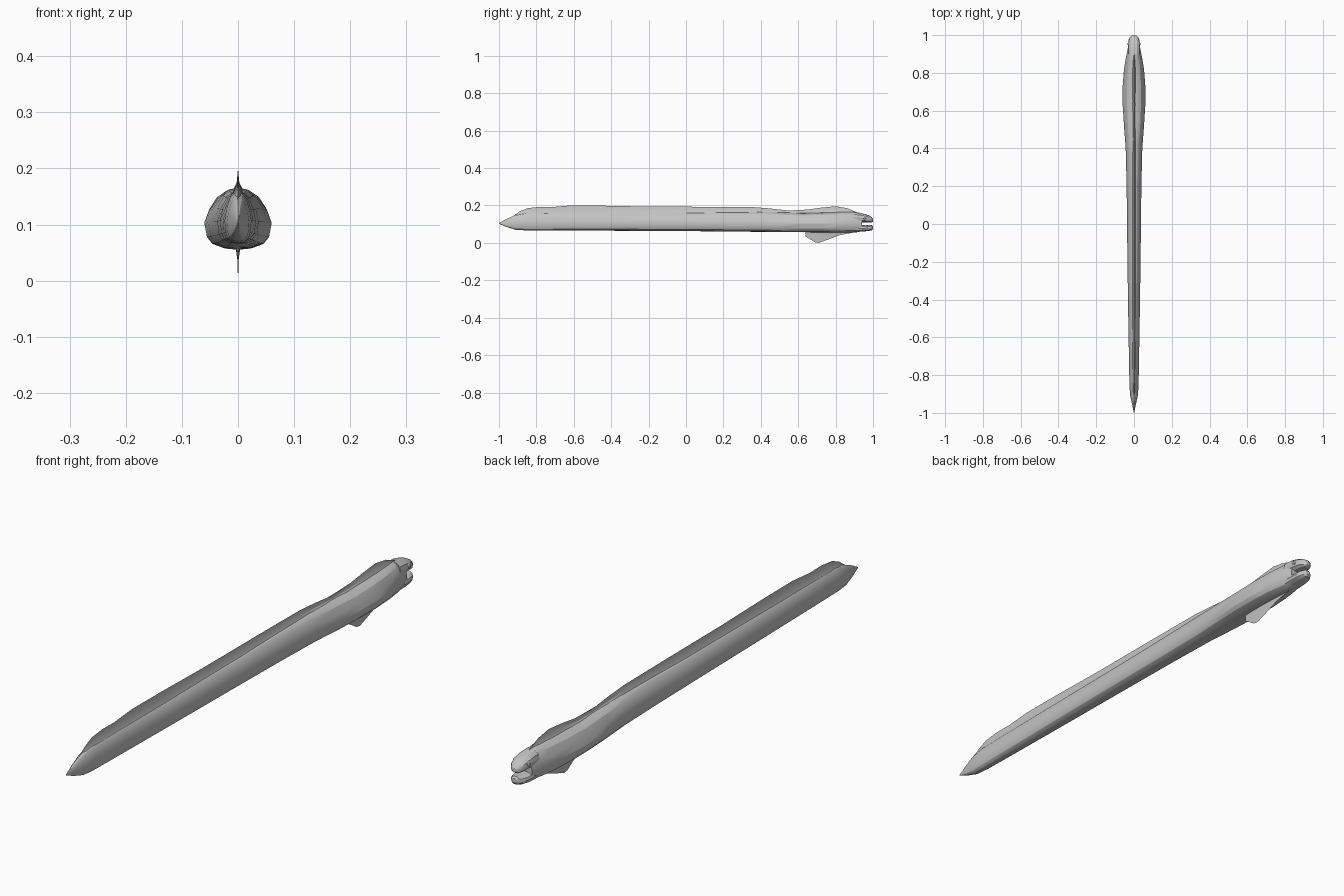
import bpy, bmesh, math
from mathutils import Vector

if "Cube" in bpy.data.objects:
    bpy.data.objects.remove(bpy.data.objects["Cube"])

skin = bpy.data.materials.new("grey skin")
skin.diffuse_color = (0.55, 0.55, 0.55, 1)
skin.use_nodes = True
skin.node_tree.nodes["Principled BSDF"].inputs["Base Color"].default_value = skin.diffuse_color
dark = bpy.data.materials.new("dark grey eye")
dark.diffuse_color = (0.2, 0.2, 0.2, 1)
dark.use_nodes = True
dark.node_tree.nodes["Principled BSDF"].inputs["Base Color"].default_value = dark.diffuse_color

# Body outline as (width fraction, height fraction), right half from keel to ridge
BODY = [(0, 0), (.42, .02), (.76, .09), (.92, .2), (1, .44),
        (.86, .66), (.62, .87), (.36, .96), (0, 1)]
JAW = [(0, 0), (.55, .03), (.9, .2), (1, .5), (.88, .78), (.5, .97), (0, 1)]


def finish(name, bm, mat=skin, angle=25):
    bmesh.ops.recalc_face_normals(bm, faces=bm.faces)
    me = bpy.data.meshes.new(name)
    bm.to_mesh(me)
    bm.free()
    me.materials.append(mat)
    ob = bpy.data.objects.new(name, me)
    bpy.context.collection.objects.link(ob)
    bpy.ops.object.select_all(action='DESELECT')
    ob.select_set(True)
    bpy.context.view_layer.objects.active = ob
    bpy.ops.object.shade_smooth_by_angle(angle=math.radians(angle))
    return ob


def loft(name, stations, half):
    """Skin a mirrored section along (y, half width, bottom, top) stations."""
    ring = half + [(-x, z) for x, z in half[-2:0:-1]]
    bm = bmesh.new()
    rows = [[bm.verts.new((x * w, y, lo + z * (hi - lo))) for x, z in ring]
            for y, w, lo, hi in stations]
    n = len(ring)
    for a, b in zip(rows, rows[1:]):
        for i in range(n):
            j = (i + 1) % n
            bm.faces.new((a[i], a[j], b[j], b[i]))
    bm.faces.new(rows[0])
    bm.faces.new(rows[-1])
    return finish(name, bm)


def fin(name, stations):
    """Thin blade along (y, base z, edge z, base half thickness) stations."""
    bm = bmesh.new()
    rows = []
    for y, base, edge, t in stations:
        mid = base + (edge - base) * .4
        pts = [(-t, base), (-t * .25, mid), (0, edge), (t * .25, mid), (t, base)]
        rows.append([bm.verts.new((x, y, z)) for x, z in pts])
    for a, b in zip(rows, rows[1:]):
        for i in range(5):
            j = (i + 1) % 5
            bm.faces.new((a[i], a[j], b[j], b[i]))
    bm.faces.new(rows[0])
    bm.faces.new(rows[-1])
    return finish(name, bm)


# Long body, pointed tail to the back of the head
loft("body", [
    (-1, .001, .102, .106), (-.96, .009, .085, .128), (-.91, .02, .07, .149),
    (-.86, .024, .067, .158), (-.7, .027, .066, .16), (-.4, .032, .065, .16),
    (0, .037, .063, .161), (.2, .039, .061, .164), (.4, .044, .059, .166),
    (.52, .053, .057, .163), (.63, .06, .057, .16), (.73, .06, .056, .163),
    (.82, .053, .055, .166), (.88, .043, .055, .166), (.915, .036, .057, .163),
    (.94, .031, .062, .152)], BODY)

# Snout and lower jaw, parted by the open mouth
loft("upper_jaw", [
    (.9, .033, .105, .164), (.93, .033, .11, .161), (.96, .031, .11, .153),
    (.98, .027, .109, .146), (.993, .018, .109, .138), (1, .007, .113, .128)], JAW)
loft("lower_jaw", [
    (.9, .033, .058, .1), (.93, .033, .06, .096), (.96, .031, .062, .094),
    (.98, .026, .064, .095), (.993, .017, .067, .096), (.999, .007, .074, .09)], JAW)

# Fins
fin("dorsal_fin", [
    (-.94, .128, .132, .003), (-.89, .148, .168, .006), (-.85, .152, .185, .008),
    (-.79, .155, .192, .009), (-.72, .155, .191, .009), (-.62, .155, .2, .01),
    (-.45, .155, .199, .01), (-.2, .155, .194, .01), (.1, .156, .193, .01),
    (.36, .159, .191, .01), (.45, .159, .184, .01), (.55, .156, .173, .01),
    (.65, .155, .178, .01), (.72, .157, .188, .01), (.8, .16, .196, .01),
    (.86, .16, .186, .008), (.92, .157, .161, .004)])
fin("belly_fin", [
    (.64, .065, .034, .003), (.66, .064, .022, .004), (.69, .064, .003, .005),
    (.71, .064, 0, .005), (.76, .063, .018, .005), (.82, .062, .041, .004),
    (.9, .062, .056, .002)])

# Eyes with raised rims
for side, label in ((1, "right"), (-1, "left")):
    centre = Vector((side * .028, .955, .136))
    turn = Vector((side, .15, .35)).to_track_quat('Z', 'Y')
    for part, r, mat in (("eye_rim", .011, skin), ("eye", .008, dark)):
        bm = bmesh.new()
        bmesh.ops.create_uvsphere(bm, u_segments=12, v_segments=6, radius=r)
        for v in bm.verts:
            v.co.z *= .45 if mat == skin else .75
            v.co = turn @ v.co + centre
        finish(label + "_" + part, bm, mat)
